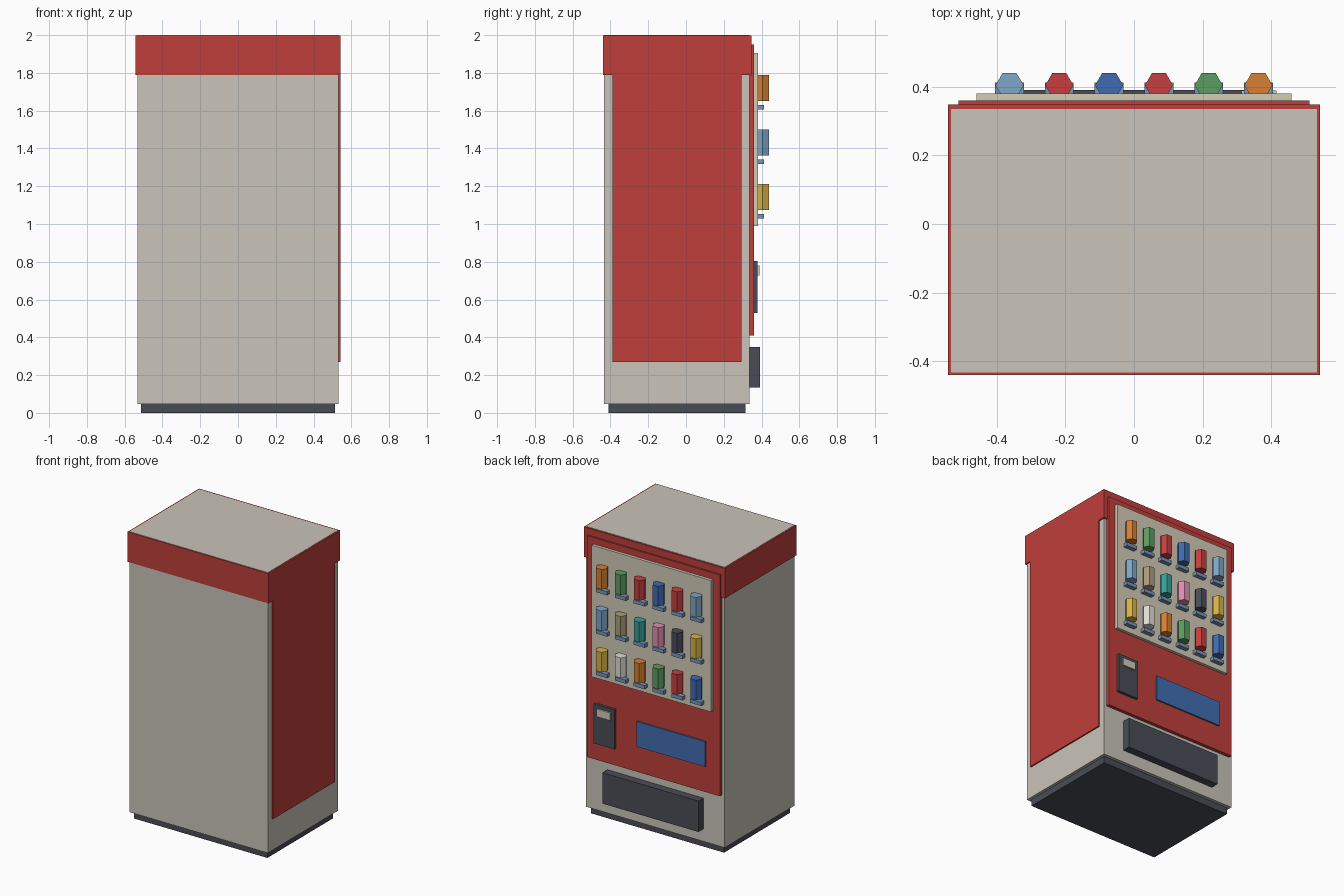
import bpy, bmesh
from math import pi
from mathutils import Matrix, Vector

if "Cube" in bpy.data.objects:
    bpy.data.objects.remove(bpy.data.objects["Cube"])

# Palette, given as display (sRGB) values
PALETTE = {
    "red": (0.75, 0.25, 0.23), "cream": (0.79, 0.77, 0.73), "board": (0.83, 0.80, 0.72),
    "dark": (0.29, 0.30, 0.34), "window_blue": (0.26, 0.43, 0.69), "orange": (0.84, 0.50, 0.20),
    "green": (0.36, 0.61, 0.38), "can_red": (0.77, 0.25, 0.25), "blue": (0.25, 0.42, 0.69),
    "light_blue": (0.50, 0.65, 0.78), "tan": (0.68, 0.61, 0.47), "teal": (0.22, 0.62, 0.60),
    "pink": (0.87, 0.56, 0.68), "yellow": (0.85, 0.70, 0.28), "white": (0.88, 0.87, 0.84),
    "button_blue": (0.47, 0.59, 0.73),
}


def to_linear(c):
    return c / 12.92 if c <= 0.04045 else ((c + 0.055) / 1.055) ** 2.4


MATS = {}
for key, rgb in PALETTE.items():
    MATS[key] = bpy.data.materials.new(key)
    MATS[key].diffuse_color = (*map(to_linear, rgb), 1.0)


def finish(name, bm, color):
    mesh = bpy.data.meshes.new(name)
    bm.to_mesh(mesh)
    bm.free()
    mesh.materials.append(MATS[color])
    obj = bpy.data.objects.new(name, mesh)
    bpy.context.collection.objects.link(obj)
    return obj


def box(name, x, y, z, color):
    """Box from (min, max) pairs on each axis."""
    lo, hi = Vector((x[0], y[0], z[0])), Vector((x[1], y[1], z[1]))
    bm = bmesh.new()
    bmesh.ops.create_cube(bm, size=1, matrix=Matrix.Translation((lo + hi) / 2)
                          @ Matrix.Diagonal((*(hi - lo), 1)))
    return finish(name, bm, color)


def can(name, x, y, z0, height, radius, color):
    """Six-sided can with a flat side facing the customer."""
    bm = bmesh.new()
    bmesh.ops.create_cone(bm, cap_ends=True, segments=6, radius1=radius, radius2=radius,
                          depth=height)
    # put a vertex on the x axis
    v = max(bm.verts, key=lambda p: p.co.x)
    turn = 0 if abs(v.co.y) < 1e-4 else pi / 6
    bm.transform(Matrix.Translation((x, y, z0 + height / 2)) @ Matrix.Rotation(turn, 4, "Z"))
    return finish(name, bm, color)


# Cabinet
box("base_plinth", (-0.513, 0.513), (-0.41, 0.314), (0, 0.05), "dark")
box("cabinet_body", (-0.533, 0.533), (-0.433, 0.336), (0.048, 2.0), "cream")
box("top_band", (-0.543, 0.543), (-0.44, 0.348), (1.79, 1.998), "red")
box("side_panel", (0.52, 0.543), (-0.388, 0.293), (0.27, 1.80), "red")

# Customer side
box("door_panel", (-0.512, 0.512), (0.32, 0.360), (0.41, 1.95), "red")
box("display_board", (-0.459, 0.459), (0.35, 0.381), (0.99, 1.905), "board")
box("coin_unit", (0.285, 0.445), (0.35, 0.379), (0.53, 0.805), "dark")
box("coin_plate", (0.313, 0.415), (0.37, 0.390), (0.727, 0.78), "board")
box("info_window", (-0.405, 0.12), (0.35, 0.371), (0.59, 0.765), "window_blue")
box("delivery_tray", (-0.37, 0.37), (0.32, 0.391), (0.135, 0.35), "dark")

# Shelves of cans with a button under each, listed from +x to -x
ROWS = [
    (1.650, ["orange", "green", "can_red", "blue", "can_red", "light_blue"]),
    (1.362, ["light_blue", "tan", "teal", "pink", "dark", "yellow"]),
    (1.074, ["yellow", "white", "orange", "green", "can_red", "blue"]),
]
for r, (z0, colors) in enumerate(ROWS, 1):
    for c, color in enumerate(colors):
        x = 0.363 - 0.1452 * c
        can(f"can_{r}_{c + 1}", x, 0.4045, z0, 0.139, 0.041, color)
        box(f"button_{r}_{c + 1}", (x - 0.042, x + 0.042), (0.38, 0.412),
            (z0 - 0.045, z0 - 0.020), "button_blue")

for m in bpy.data.materials:
    if m.users and not m.is_grease_pencil:
        m.use_nodes = True
        m.node_tree.nodes["Principled BSDF"].inputs["Base Color"].default_value = m.diffuse_color
